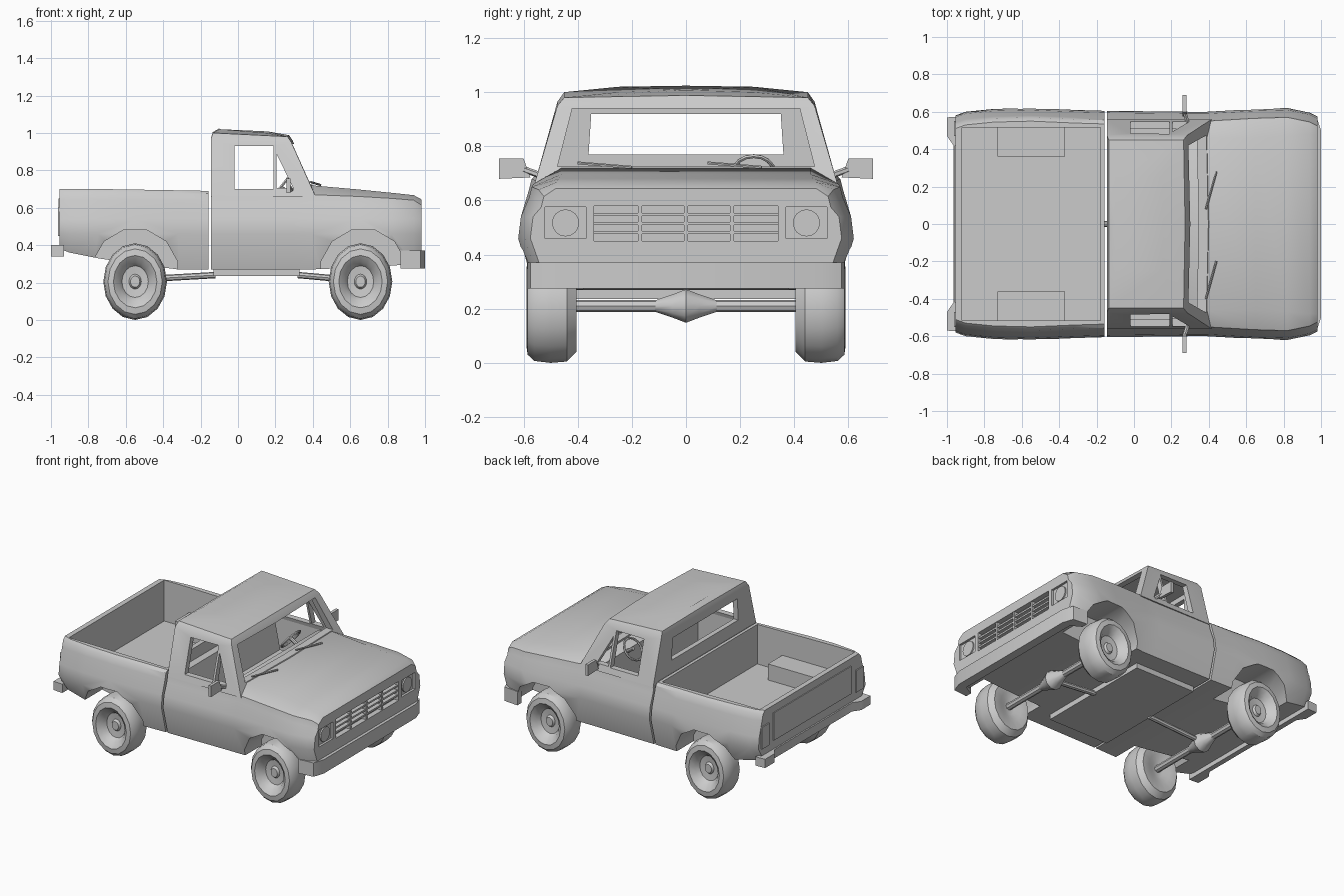
import bpy, bmesh, math
from mathutils import Vector, Matrix

if "Cube" in bpy.data.objects:
    bpy.data.objects.remove(bpy.data.objects["Cube"], do_unlink=True)

grey = bpy.data.materials.new("plain_grey")
grey.use_nodes = True
grey.diffuse_color = (0.6, 0.6, 0.6, 1)
grey.node_tree.nodes["Principled BSDF"].inputs["Base Color"].default_value = (0.6, 0.6, 0.6, 1)


def finish(name, bm):
    bmesh.ops.recalc_face_normals(bm, faces=bm.faces)
    mesh = bpy.data.meshes.new(name)
    bm.to_mesh(mesh)
    bm.free()
    mesh.materials.append(grey)
    ob = bpy.data.objects.new(name, mesh)
    bpy.context.collection.objects.link(ob)
    return ob


def loft(name, rings):
    """Skin a row of equal rings and cap both ends."""
    bm = bmesh.new()
    rows = [[bm.verts.new(p) for p in ring] for ring in rings]
    n = len(rows[0])
    for a, b in zip(rows, rows[1:]):
        for i in range(n):
            j = (i + 1) % n
            bm.faces.new((a[i], a[j], b[j], b[i]))
    bm.faces.new(rows[0])
    bm.faces.new(rows[-1])
    return finish(name, bm)


def prism(name, pts, axis, a, b):
    """Extrude a flat outline along one axis."""
    def put(p, d):
        q = list(p)
        q.insert("xyz".index(axis), d)
        return q
    return loft(name, [[put(p, d) for p in pts] for d in (a, b)])


def box(name, x, y, z):
    return prism(name, [(x[0], y[0]), (x[1], y[0]), (x[1], y[1]), (x[0], y[1])], "z", *z)


def lathe(name, profile, centre, segments=16, squash=1.0):
    """Spin (radius, y) points about the y axis."""
    rings = []
    for r, y in profile:
        angles = [math.tau * i / segments for i in range(segments)]
        rings.append([(centre[0] + squash * r * math.cos(t), centre[1] + y,
                       centre[2] + r * math.sin(t)) for t in angles])
    return loft(name, rings)


def rod(name, a, b, r, sides=8):
    a, b = Vector(a), Vector(b)
    turn = (b - a).to_track_quat("Z", "Y").to_matrix().to_4x4()
    bm = bmesh.new()
    bmesh.ops.create_cone(bm, cap_ends=True, segments=sides, radius1=r, radius2=r,
                          depth=(b - a).length,
                          matrix=Matrix.Translation((a + b) / 2) @ turn)
    return finish(name, bm)


def cut(ob, *cutters):
    bpy.context.view_layer.objects.active = ob
    for c in cutters:
        mod = ob.modifiers.new("cut", "BOOLEAN")
        mod.operation, mod.solver, mod.object = "DIFFERENCE", "EXACT", c
        bpy.ops.object.modifier_apply(modifier=mod.name)
        bpy.data.objects.remove(c, do_unlink=True)


def section(x, w, zb, ze, zt, crown):
    """Symmetric body cross-section at one station."""
    half = [(w - 0.05, zb), (w, 0.46), (w - 0.01, 0.54), (w - 0.04, ze - 0.04),
            (w - 0.05, ze), (crown, zt)]
    ring = half + [(-y, z) for y, z in reversed(half)]
    return [(x, y, z) for y, z in ring]


def arches(x):
    outline = [(x + 0.235 * math.cos(math.tau * (i + 0.5) / 12),
                0.25 + 0.24 * math.sin(math.tau * (i + 0.5) / 12)) for i in range(12)]
    return [prism("arch_cutter", outline, "y", s * 0.38, s * 0.8) for s in (-1, 1)]


# Cargo bed with wheel wells left standing in the cavity
bed = loft("cargo_bed", [
    section(-0.955, 0.58, 0.38, 0.68, 0.70, 0.51),
    section(-0.90, 0.60, 0.36, 0.68, 0.70, 0.53),
    section(-0.75, 0.615, 0.33, 0.68, 0.70, 0.545),
    section(-0.55, 0.62, 0.30, 0.68, 0.697, 0.55),
    section(-0.32, 0.61, 0.27, 0.675, 0.693, 0.54),
    section(-0.158, 0.605, 0.27, 0.675, 0.69, 0.535)])
cut(bed,
    box("upper_cutter", (-0.92, -0.18), (-0.515, 0.515), (0.53, 0.9)),
    box("middle_cutter", (-0.92, -0.18), (-0.36, 0.36), (0.42, 0.6)),
    box("rear_cutter", (-0.92, -0.73), (-0.515, 0.515), (0.42, 0.6)),
    box("fore_cutter", (-0.37, -0.18), (-0.515, 0.515), (0.42, 0.6)),
    *arches(-0.55))

# Front body: doors, fenders and hood
front = loft("front_body", [
    section(-0.145, 0.605, 0.27, 0.66, 0.68, 0.50),
    section(0.30, 0.60, 0.27, 0.66, 0.69, 0.48),
    section(0.39, 0.60, 0.27, 0.67, 0.72, 0.46),
    section(0.65, 0.615, 0.28, 0.66, 0.697, 0.46),
    section(0.82, 0.62, 0.29, 0.65, 0.68, 0.47),
    section(0.94, 0.595, 0.30, 0.64, 0.667, 0.48),
    section(0.98, 0.575, 0.32, 0.615, 0.645, 0.48)])
cut(front,
    box("cabin_cutter", (-0.11, 0.27), (-0.515, 0.515), (0.33, 0.9)),
    box("grille_cutter", (0.945, 1.1), (-0.34, 0.34), (0.45, 0.58)),
    *[box("lamp_cutter", (0.965, 1.1), sorted((s * 0.37, s * 0.52)), (0.46, 0.575)) for s in (-1, 1)],
    *arches(0.67))

# Grille bars and headlamps
for z in (0.482, 0.515, 0.548):
    box("grille_slat", (0.94, 0.972), (-0.34, 0.34), (z - 0.006, z + 0.006))
for y in (-0.17, 0, 0.17):
    box("grille_divider", (0.94, 0.975), (y - 0.008, y + 0.008), (0.45, 0.58))
for s in (-1, 1):
    rod("headlamp", (0.95, s * 0.445, 0.517), (0.974, s * 0.445, 0.517), 0.05, 16)


# Cab with pillars and window openings
def cab_ring(xr, xf, w, zr, zf):
    return [(xr, -w, zr), (xf, -w, zf), (xf + 0.008, 0, zf + 0.008),
            (xf, w, zf), (xr, w, zr), (xr, 0, zr + 0.004)]


cab = loft("cab", [cab_ring(-0.143, 0.415, 0.56, 0.66, 0.66),
                   cab_ring(-0.145, 0.285, 0.475, 0.965, 0.95),
                   cab_ring(-0.135, 0.265, 0.45, 1.0, 0.98),
                   cab_ring(-0.10, 0.15, 0.25, 1.02, 1.0)])
cut(cab,
    loft("hollow_cutter", [cab_ring(-0.11, 0.385, 0.535, 0.60, 0.60),
                           cab_ring(-0.11, 0.245, 0.44, 0.955, 0.95)]),
    prism("door_window_cutter", [(-0.02, 0.70), (-0.02, 0.93), (0.19, 0.93), (0.19, 0.70)], "y", -1, 1),
    prism("vent_cutter", [(0.205, 0.705), (0.205, 0.89), (0.295, 0.705)], "y", -1, 1),
    prism("rear_window_cutter", [(-0.36, 0.77), (0.36, 0.77), (0.35, 0.92), (-0.35, 0.92)], "x", -0.3, 0),
    prism("windshield_cutter", [(-0.475, 0.725), (0.475, 0.725), (0.42, 0.94), (-0.42, 0.94)], "x", 0.1, 0.7))

# Cabin fittings
box("seat_cushion", (-0.09, 0.12), (-0.48, 0.48), (0.33, 0.48))
prism("seat_back", [(-0.11, 0.45), (-0.01, 0.45), (-0.06, 0.69), (-0.11, 0.69)], "y", -0.48, 0.48)
rod("steering_column", (0.30, 0.25, 0.66), (0.225, 0.25, 0.71), 0.012)
bpy.ops.mesh.primitive_torus_add(major_segments=16, minor_segments=6, major_radius=0.075,
                                 minor_radius=0.008, location=(0.225, 0.25, 0.705),
                                 rotation=(0, -0.9, 0))
wheel_rim = bpy.context.object
wheel_rim.name = "steering_wheel"
wheel_rim.data.materials.append(grey)
for y in (-0.2, 0.28):
    rod("wiper", (0.44, y, 0.722), (0.385, y - 0.2, 0.738), 0.006, 5)

# Door mirrors
for s in (-1, 1):
    prism("door_mirror", [(s * 0.575, 0.685), (s * 0.60, 0.755), (s * 0.69, 0.755), (s * 0.69, 0.68)],
          "x", 0.26, 0.28)
    rod("mirror_arm", (0.29, s * 0.53, 0.69), (0.27, s * 0.60, 0.715), 0.012, 6)

# Bumpers wrapping round the corners
prism("front_bumper", [(0.87, -0.585), (0.975, -0.575), (1.0, -0.50), (1.0, 0.50), (0.975, 0.575),
                       (0.87, 0.585), (0.87, 0.54), (0.94, 0.50), (0.94, -0.50), (0.87, -0.54)],
      "z", 0.275, 0.37)
prism("rear_bumper", [(-0.93, -0.575), (-1.0, -0.57), (-1.0, -0.47), (-0.965, -0.42), (-0.965, 0.42),
                      (-1.0, 0.47), (-1.0, 0.57), (-0.93, 0.575)], "z", 0.34, 0.40)

# Tailgate panel and tail lamps
box("tailgate_panel", (-0.961, -0.95), (-0.42, 0.42), (0.46, 0.65))
for s in (-1, 1):
    box("tail_lamp", (-0.963, -0.95), sorted((s * 0.47, s * 0.55)), (0.45, 0.60))

# Wheels, axles and drive line
tyre = [(0.03, 0.545), (0.04, 0.53), (0.085, 0.535), (0.105, 0.565), (0.14, 0.59), (0.175, 0.585),
        (0.198, 0.56), (0.205, 0.50), (0.20, 0.44), (0.165, 0.405), (0.10, 0.41), (0.05, 0.43)]
for label, x in (("rear", -0.55), ("front", 0.655)):
    for s, side in ((-1, "right"), (1, "left")):
        lathe(f"{label}_{side}_wheel", [(r, s * y) for r, y in tyre], (x, 0, 0.205), 16, 0.83)
    rod(f"{label}_axle", (x, -0.45, 0.21), (x, 0.45, 0.21), 0.023)
    lathe(f"{label}_differential", [(0.02, -0.12), (0.045, -0.05), (0.065, 0), (0.045, 0.05), (0.02, 0.12)],
          (x, 0, 0.21), 10)
rod("rear_drive_shaft", (-0.55, 0, 0.215), (-0.12, 0, 0.24), 0.017)
rod("front_drive_shaft", (0.32, 0, 0.24), (0.655, 0, 0.21), 0.017)
box("floor_pan", (-0.13, 0.33), (-0.42, 0.42), (0.235, 0.29))

# Smooth panels with crisp edges
bpy.ops.object.select_all(action="DESELECT")
for ob in bpy.context.collection.objects:
    if ob.type == "MESH" and grey.name in ob.data.materials:
        ob.select_set(True)
        bpy.context.view_layer.objects.active = ob
bpy.ops.object.shade_smooth_by_angle(angle=math.radians(35))
